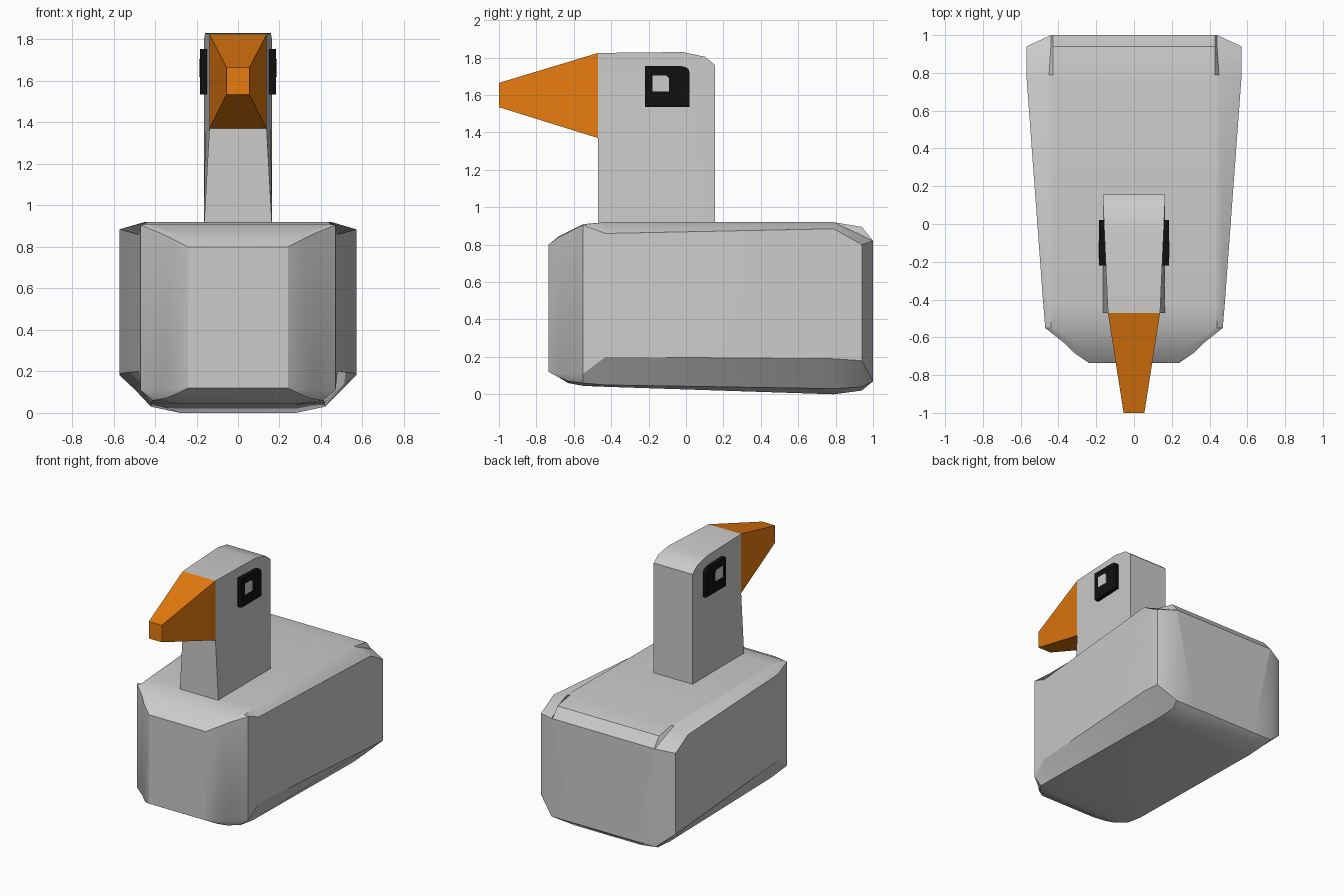
import bpy, bmesh

if "Cube" in bpy.data.objects:
    bpy.data.objects.remove(bpy.data.objects["Cube"])

def loft(name, rings, color=None, smooth=False):
    """Skin a list of equal-length point rings and cap both ends."""
    bm = bmesh.new()
    rows = [[bm.verts.new(p) for p in r] for r in rings]
    n = len(rows[0])
    for a, b in zip(rows, rows[1:]):
        for i in range(n):
            j = (i + 1) % n
            bm.faces.new((a[i], a[j], b[j], b[i]))
    bm.faces.new(rows[0])
    bm.faces.new(rows[-1])
    bmesh.ops.remove_doubles(bm, verts=bm.verts, dist=0.0005)
    bmesh.ops.recalc_face_normals(bm, faces=bm.faces)
    me = bpy.data.meshes.new(name)
    bm.to_mesh(me)
    bm.free()
    ob = bpy.data.objects.new(name, me)
    bpy.context.collection.objects.link(ob)
    if color:
        mat = bpy.data.materials.new(name + "_colour")
        mat.diffuse_color = (*color, 1)
        mat.use_nodes = True
        mat.node_tree.nodes["Principled BSDF"].inputs["Base Color"].default_value = mat.diffuse_color
        me.materials.append(mat)
    if smooth:
        bpy.ops.object.select_all(action='DESELECT')
        ob.select_set(True)
        bpy.context.view_layer.objects.active = ob
        bpy.ops.object.shade_smooth_by_angle(angle=0.56)
    return ob

def mirrored(y, half):
    """Full cross-section at y from its right half (x, z)."""
    return [(x, y, z) for x, z in half] + [(-x, y, z) for x, z in reversed(half)]

# Body: bevelled block widening to the back, half sections bottom to top
lo, hi = (.24, .12), (.24, .80)
body = [
    (-.735, [lo, lo, lo, hi, hi, hi]),
    (-.68, [(.24, .09), (.30, .09), (.32, .11), (.32, .84), (.27, .845), (.25, .845)]),
    (-.63, [(.26, .06), (.35, .07), (.37, .11), (.37, .865), (.33, .87), (.31, .87)]),
    (-.55, [(.28, .045), (.41, .06), (.47, .11), (.47, .905), (.44, .91), (.43, .91)]),
    (-.43, [(.28, .04), (.42, .05), (.48, .20), (.48, .86), (.44, .92), (.43, .92)]),
    (.79, [(.28, 0), (.42, .03), (.57, .19), (.57, .885), (.45, .92), (.43, .92)]),
    (.94, [(.28, .02), (.42, .04), (.57, .18), (.57, .80), (.44, .85), (.43, .895)]),
    (1.0, [(.28, .07), (.44, .07), (.44, .07), (.44, .82), (.44, .82), (.43, .82)]),
]
loft("body", [mirrored(y, h) for y, h in body], smooth=True)

# Neck and head: one upright block, narrower towards the top of the front
neck = [
    (-.47, .165, .138, 1.825),
    (-.02, .165, .158, 1.83),
    (.10, .165, .163, 1.805),
    (.145, .165, .165, 1.77),
    (.155, .165, .165, 1.76),
]
loft("neck_and_head",
     [mirrored(y, [(wb, .88), (wt, 1.37), (wt, top)]) for y, wb, wt, top in neck],
     smooth=True)

# Beak: tapered square prism
loft("beak", [mirrored(-.47, [(.138, 1.37), (.138, 1.825)]),
              mirrored(-1.0, [(.055, 1.535), (.055, 1.665)])], (.8, .2, .005))

# Eyes: black plate with one rounded corner, and a light square in it
plate = [(-.22, 1.535), (.02, 1.535), (.02, 1.72), (.013, 1.738),
         (-.003, 1.75), (-.03, 1.755), (-.22, 1.755)]
glint = [(-.18, 1.62), (-.09, 1.62), (-.09, 1.69), (-.105, 1.705), (-.18, 1.705)]
for side, s in (("right", 1), ("left", -1)):
    for part, outline, x, color in (("eye", plate, .184, (.005, .005, .005)),
                                    ("eye_glint", glint, .187, (.9, .9, .9))):
        loft(f"{side}_{part}",
             [[(s * d, y, z) for y, z in outline] for d in (.14, x)], color)
